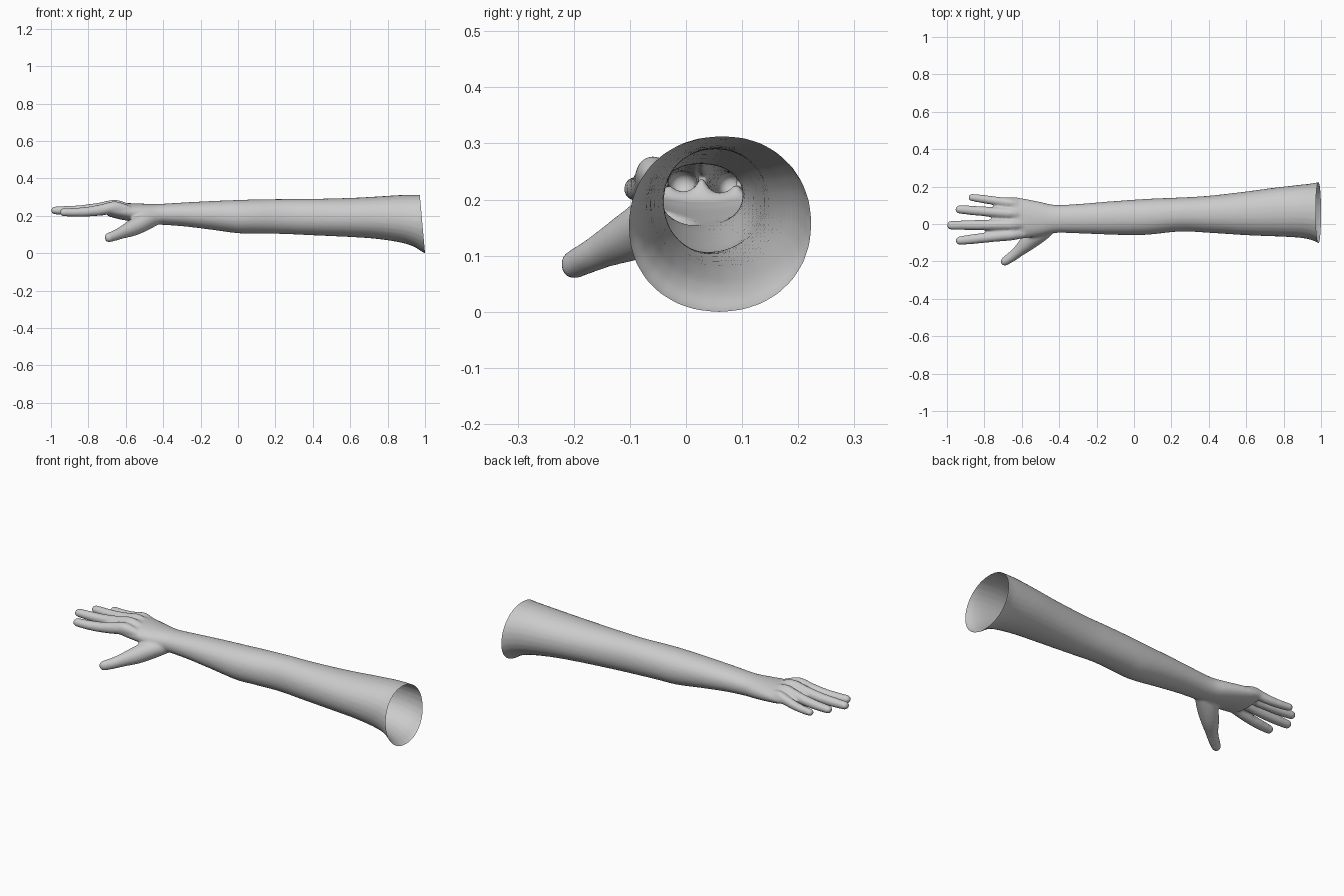
import bpy, bmesh, math
from mathutils import Vector

if "Cube" in bpy.data.objects:
    bpy.data.objects.remove(bpy.data.objects["Cube"])

SIDES = 28


def catmull(a, b, c, d, t):
    return [0.5 * (2*q + (r - p)*t + (2*p - 5*q + 4*r - s)*t*t + (3*q - p - 3*r + s)*t**3)
            for p, q, r, s in zip(a, b, c, d)]


def tube(bm, stations, direction=None, power=1.0):
    """Loft ellipses through stations (x, y, z, half width, half height) with a rounded end."""
    n = len(stations)
    rows = []
    for i in range(n - 1):
        quad = [stations[max(0, min(n - 1, i + k))] for k in (-1, 0, 1, 2)]
        rows += [catmull(*quad, t / 4) for t in range(4)]
    rows.append(list(stations[-1]))
    d = Vector(direction or Vector(stations[-1][:3]) - Vector(stations[0][:3])).normalized()
    side = d.cross(Vector((0, 0, 1))).normalized()
    up = side.cross(d)
    # rounded tip
    x, y, z, w, h = stations[-1]
    depth = min(w, h)
    for k in range(1, 6):
        a = k * math.pi / 2 / 5.3
        c = Vector((x, y, z)) + d * depth * math.sin(a)
        rows.append([*c, w - depth * (1 - math.cos(a)), h - depth * (1 - math.cos(a))])
    rings = []
    for x, y, z, w, h in rows:
        ring = []
        for j in range(SIDES):
            a = 2 * math.pi * j / SIDES
            ca, sa = math.cos(a), math.sin(a)
            ca = math.copysign(abs(ca) ** power, ca)
            sa = math.copysign(abs(sa) ** power, sa)
            ring.append(bm.verts.new(Vector((x, y, z)) + side * w * ca + up * h * sa))
        rings.append(ring)
    for r, s in zip(rings, rings[1:]):
        for j in range(SIDES):
            k = (j + 1) % SIDES
            bm.faces.new((r[j], r[k], s[k], s[j]))
    bm.faces.new(rings[0][::-1])
    bm.faces.new(rings[-1])


bm = bmesh.new()

# arm and palm: x, y min, y max, z min, z max
arm = [
    (1.06, -0.115, 0.229, -0.012, 0.313), (1.00, -0.108, 0.226, -0.001, 0.313),
    (0.95, -0.086, 0.217, 0.030, 0.313), (0.88, -0.073, 0.209, 0.055, 0.312),
    (0.75, -0.066, 0.194, 0.076, 0.304), (0.60, -0.060, 0.174, 0.087, 0.296),
    (0.40, -0.047, 0.151, 0.096, 0.291), (0.25, -0.040, 0.142, 0.103, 0.290),
    (0.10, -0.055, 0.136, 0.106, 0.288), (0.00, -0.060, 0.130, 0.107, 0.285),
    (-0.15, -0.056, 0.119, 0.127, 0.279), (-0.30, -0.050, 0.107, 0.145, 0.271),
    (-0.42, -0.048, 0.102, 0.153, 0.264), (-0.50, -0.064, 0.118, 0.160, 0.265),
    (-0.58, -0.076, 0.134, 0.172, 0.268), (-0.64, -0.082, 0.144, 0.183, 0.268),
    (-0.675, -0.085, 0.145, 0.193, 0.262),
]
tube(bm, [(x, (a + b) / 2, (c + d) / 2, (b - a) / 2, (d - c) / 2) for x, a, b, c, d in arm],
     direction=(-1, 0, 0), power=0.95)

# four fingers: base y, tip x, tip y, tip z, knuckle z, radius
for by, tx, ty, tz, kz, r in [
    (-0.060, -0.955, -0.089, 0.219, 0.246, 0.027),
    (-0.004, -1.002, -0.007, 0.229, 0.254, 0.027),
    (0.058, -0.957, 0.078, 0.227, 0.250, 0.026),
    (0.115, -0.887, 0.142, 0.217, 0.240, 0.023),
]:
    ex = tx + r * 0.85
    mid = lambda f: (-0.68 + (ex + 0.68) * f, by + (ty - by) * f)
    tube(bm, [
        (-0.58, by * 0.85, kz - 0.012, r * 0.8, r * 0.8),
        (-0.655, by * 0.97, kz, r * 1.1, r * 1.2),
        (*mid(0.2), (kz + tz) / 2, r * 1.05, r * 1.1),
        (*mid(0.5), tz + 0.003, r * 1.0, r * 0.98),
        (*mid(0.75), tz, r * 0.96, r * 0.9),
        (*mid(1.0), tz, r * 0.86, r * 0.8),
    ])

# thumb
tube(bm, [
    (-0.43, 0.000, 0.190, 0.035, 0.035), (-0.50, -0.045, 0.168, 0.050, 0.048),
    (-0.56, -0.092, 0.138, 0.046, 0.045), (-0.615, -0.143, 0.113, 0.032, 0.034),
    (-0.65, -0.172, 0.098, 0.028, 0.029), (-0.69, -0.200, 0.084, 0.024, 0.026),
])

mesh = bpy.data.meshes.new("arm_with_hand")
bm.to_mesh(mesh)
bm.free()
obj = bpy.data.objects.new("arm_with_hand", mesh)
bpy.context.collection.objects.link(obj)

# blend the parts into one skin
remesh = obj.modifiers.new("blend", 'REMESH')
remesh.mode = 'VOXEL'
remesh.voxel_size = 0.007
smooth = obj.modifiers.new("soften", 'SMOOTH')
smooth.factor = 0.5
smooth.iterations = 8
dg = bpy.context.evaluated_depsgraph_get()
skin = bpy.data.meshes.new_from_object(obj.evaluated_get(dg))
obj.modifiers.clear()
obj.data = skin

# open slanted shoulder end
bm = bmesh.new()
bm.from_mesh(skin)
bmesh.ops.bisect_plane(bm, geom=bm.verts[:] + bm.edges[:] + bm.faces[:],
                       plane_co=(1.0, 0, 0), plane_no=(1, 0, 0.09), clear_outer=True)
for f in bm.faces:
    f.smooth = True
bm.to_mesh(skin)
bm.free()
